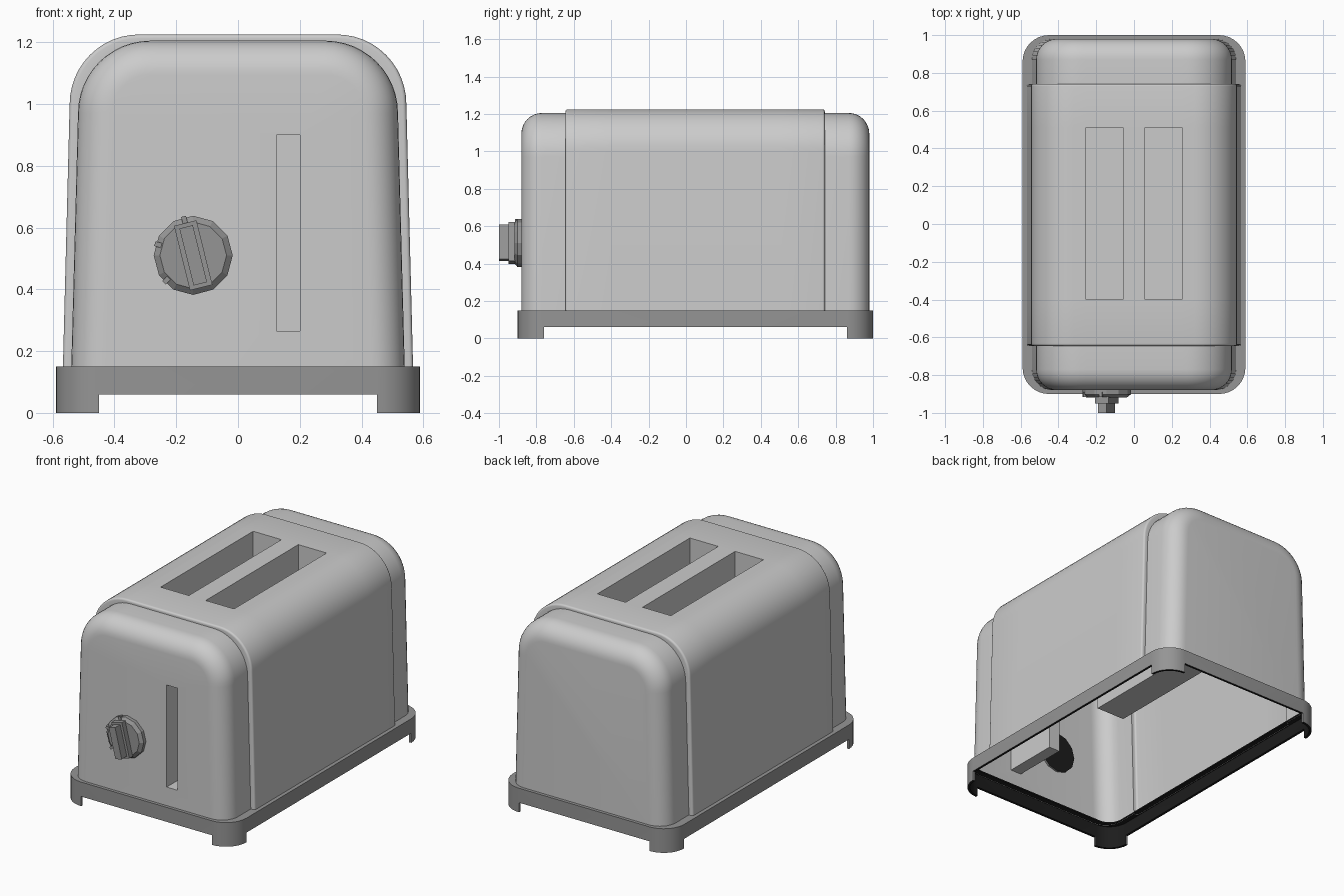
import bpy, bmesh
from math import sin, cos, pi, radians
from mathutils import Matrix, Vector

if "Cube" in bpy.data.objects:
    bpy.data.objects.remove(bpy.data.objects["Cube"])


def material(name, v):
    m = bpy.data.materials.new(name)
    m.diffuse_color = (v, v, v, 1)
    m.use_nodes = True
    m.node_tree.nodes["Principled BSDF"].inputs["Base Color"].default_value = m.diffuse_color
    return m


SHELL = material("light grey shell", 0.6)
TRIM = material("mid grey trim", 0.3)
BLACK = material("black underside", 0.012)


def finish(bm, name, mats, smooth=True):
    bmesh.ops.remove_doubles(bm, verts=bm.verts, dist=1e-5)
    bmesh.ops.recalc_face_normals(bm, faces=bm.faces)
    me = bpy.data.meshes.new(name)
    bm.to_mesh(me)
    bm.free()
    for mat in mats:
        me.materials.append(mat)
    ob = bpy.data.objects.new(name, me)
    bpy.context.collection.objects.link(ob)
    if smooth:
        bpy.ops.object.select_all(action='DESELECT')
        ob.select_set(True)
        bpy.context.view_layer.objects.active = ob
        bpy.ops.object.shade_smooth_by_angle(angle=radians(30))
    return ob


def recess(bm, rim, offset):
    """Sink a box-shaped well from four rim vertices."""
    low = [bm.verts.new(v.co + Vector(offset)) for v in rim]
    for i in range(4):
        j = (i + 1) % 4
        bm.faces.new((rim[i], rim[j], low[j], low[i]))
    bm.faces.new(low)


# Body shell: arch profiles lofted from front to back
def arch(w0, w1, r, top, d=0):
    w0, w1, r, top = w0 - d, w1 - d, r - d, top - d
    half = [(w0, 0.14)]
    half += [(w1 - r + r * cos(i * pi / 24), top - r + r * sin(i * pi / 24)) for i in range(13)]
    half += [(0.253, top), (0.058, top)]
    return half + [(-x, z) for x, z in reversed(half)]


def cap(d=0):
    return arch(0.54, 0.518, 0.235, 1.205, d)


def middle(d=0):
    return arch(0.567, 0.545, 0.225, 1.225, d)


def rounded(r, steps):
    """Quarter-round as (distance along y, inset) pairs."""
    return [(r * (1 - cos(i * pi / 2 / steps)), r * (1 - sin(i * pi / 2 / steps))) for i in range(steps + 1)]


end_round, band_round = rounded(0.11, 8), rounded(0.012, 4)
sections = [(-0.88 + o, cap(d)) for o, d in end_round]
sections += [(-0.645, cap())] + [(-0.645 + o, middle(d)) for o, d in band_round]
sections += [(-0.40, middle()), (0.51, middle())]
sections += [(0.742 - o, middle(d)) for o, d in reversed(band_round)] + [(0.742, cap())]
sections += [(0.98 - o, cap(d)) for o, d in reversed(end_round)]

bm = bmesh.new()
rings = [[bm.verts.new((x, y, z)) for x, z in prof] for y, prof in sections]
n = len(rings[0])
slot_row = [y for y, p in sections].index(-0.40)
slot_cols = (n // 2 - 2, n // 2)
for k in range(len(rings) - 1):
    a, b = rings[k], rings[k + 1]
    for i in range(n - 1):
        quad = (a[i], a[i + 1], b[i + 1], b[i])
        if k == slot_row and i in slot_cols:
            recess(bm, quad, (0, 0, -0.66))      # bread slots
        else:
            bm.faces.new(quad)
bm.faces.new(rings[-1])
# front face with the lever slot
hole = [bm.verts.new((x, -0.88, z)) for x, z in ((0.125, 0.265), (0.20, 0.265), (0.20, 0.90), (0.125, 0.90))]
edges = []
for loop in (rings[0], hole):
    for i, v in enumerate(loop):
        w = loop[(i + 1) % len(loop)]
        edges.append(bm.edges.get((v, w)) or bm.edges.new((v, w)))
bmesh.ops.triangle_fill(bm, use_beauty=True, edges=edges, normal=(0, -1, 0))
recess(bm, hole, (0, 0.35, 0))
finish(bm, "body_shell", [SHELL])


# Base: thin rim swept round a rounded rectangle, with a foot at each corner
def base_loop(d, z):
    r, pts = 0.14, []
    for cx, cy, start in ((0.45, 0.86, 0), (-0.45, 0.86, 1), (-0.45, -0.76, 2), (0.45, -0.76, 3)):
        for i in range(9):
            a = (start + i / 8) * pi / 2
            pts.append((cx + (r - d) * cos(a), cy + (r - d) * sin(a), z))
    return pts


bm = bmesh.new()
WALL = 0.015
rim = [(0, 0.06), (0, 0.15), (0.055, 0.15), (0.055, 0.142), (WALL, 0.142), (WALL, 0.06)]
loops = [[bm.verts.new(p) for p in base_loop(d, z)] for d, z in rim]
out0, in0 = [[bm.verts.new(p) for p in base_loop(d, 0)] for d in (0, WALL)]
m = len(out0)


def base_face(verts, black):
    bm.faces.new(verts).material_index = int(black)


for i in range(m):
    j = (i + 1) % m
    corner = i % 9 != 8
    for k in range(5):
        a, b = loops[k], loops[k + 1]
        base_face((a[i], a[j], b[j], b[i]), k >= 2)     # inside is black
    o, s = loops[0], loops[5]
    if corner:
        base_face((o[i], o[j], out0[j], out0[i]), False)
        base_face((s[i], s[j], in0[j], in0[i]), True)
        base_face((out0[i], out0[j], in0[j], in0[i]), True)
    else:
        base_face((o[i], o[j], s[j], s[i]), True)
        for e in (i, j):
            base_face((o[e], s[e], in0[e], out0[e]), False)
finish(bm, "base_with_feet", [TRIM, BLACK])

# Browning knob: twelve-sided disc with black back, stepped grip bar and rim marks
KNOB = Matrix.Translation((-0.145, 0, 0.51))
bm = bmesh.new()
prev = None
for r, y in ((0.128, -0.868), (0.128, -0.902), (0.108, -0.918)):
    ring = [bm.verts.new(KNOB @ Vector((r * cos(i * pi / 6), y, r * sin(i * pi / 6)))) for i in range(12)]
    if prev:
        for i in range(12):
            j = (i + 1) % 12
            bm.faces.new((prev[i], prev[j], ring[j], ring[i]))
    else:
        bm.faces.new(ring).material_index = 1
    prev = ring
bm.faces.new(prev)
finish(bm, "knob_disc", [TRIM, BLACK], False)


def knob_box(name, angle, radius, w, l, y0, y1):
    b = bmesh.new()
    mat = (KNOB @ Matrix.Rotation(-angle, 4, 'Y') @ Matrix.Translation((0, (y0 + y1) / 2, radius))
           @ Matrix.Diagonal((w, y1 - y0, l, 1)))
    bmesh.ops.create_cube(b, size=1, matrix=mat)
    finish(b, name, [TRIM], False)


knob_box("knob_grip_lower", radians(14), 0, 0.075, 0.215, -0.95, -0.91)
knob_box("knob_grip_upper", radians(14), 0, 0.045, 0.19, -1.0, -0.94)
for i, deg in enumerate((14, 73, 133)):
    knob_box("knob_mark_%d" % (i + 1), radians(deg), 0.118, 0.016, 0.024, -0.915, -0.89)
